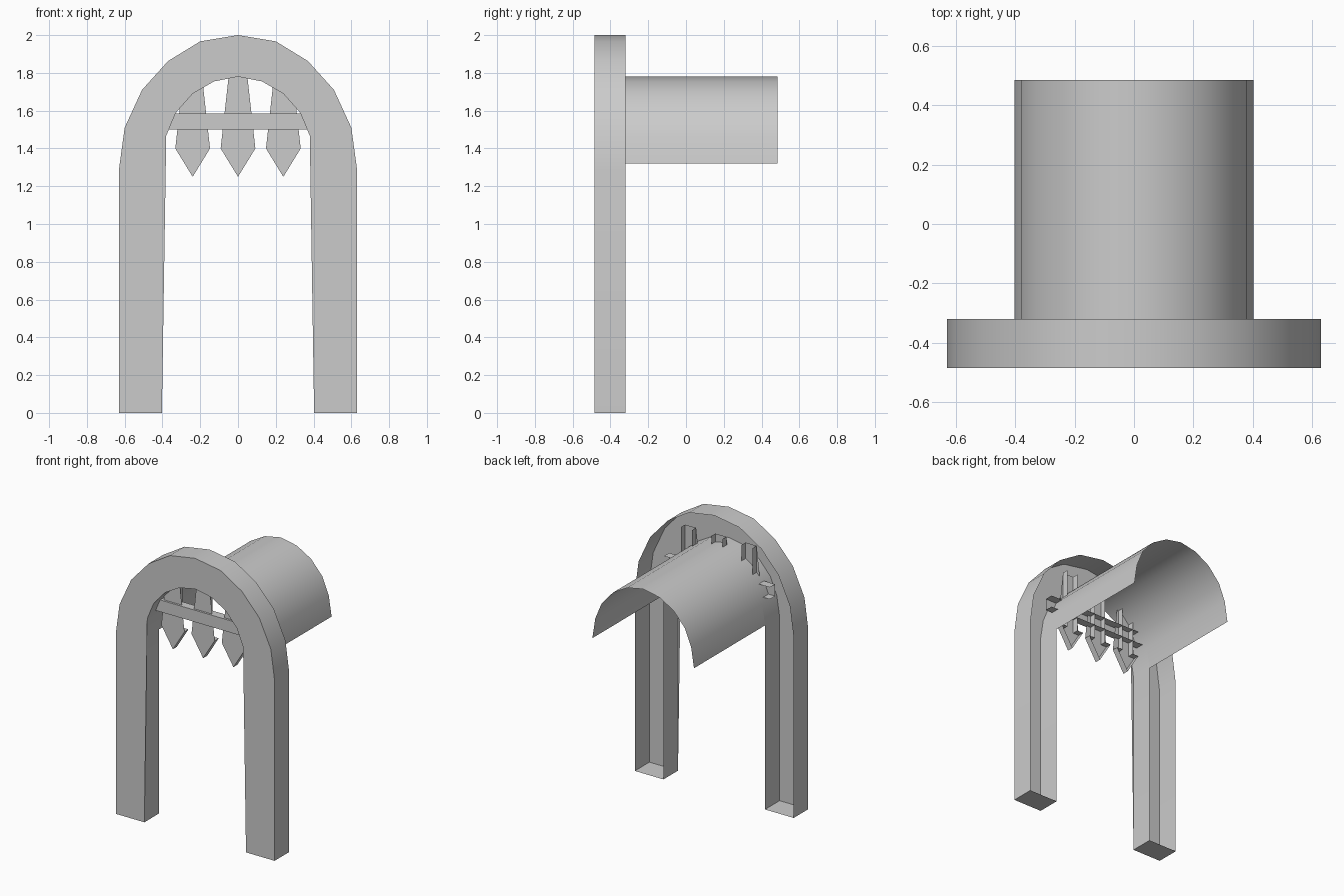
import bpy
import bmesh
import math

if "Cube" in bpy.data.objects:
    bpy.data.objects.remove(bpy.data.objects["Cube"])

FRONT, FRAME_BACK, REAR = -0.485, -0.32, 0.485


def mirror_path(half):
    """Right half of an arch (bottom to top centre) -> full path, right to left."""
    return half + [(-x, z) for x, z in reversed(half[:-1])]


def shell(name, outline, y0, y1, front=True, skip=()):
    """Open-backed shell: outline (counterclockwise from the front) swept y0 to y1."""
    bm = bmesh.new()
    a = [bm.verts.new((x, y0, z)) for x, z in outline]
    b = [bm.verts.new((x, y1, z)) for x, z in outline]
    n = len(outline)
    if front:
        bm.faces.new(a)
    for i in range(n):
        if i not in skip:
            j = (i + 1) % n
            bm.faces.new((a[i], b[i], b[j], a[j]))
    if front:
        bmesh.ops.triangulate(bm, faces=[f for f in bm.faces if len(f.verts) > 4])
    me = bpy.data.meshes.new(name)
    bm.to_mesh(me)
    bm.free()
    ob = bpy.data.objects.new(name, me)
    bpy.context.collection.objects.link(ob)
    bpy.ops.object.select_all(action='DESELECT')
    bpy.context.view_layer.objects.active = ob
    ob.select_set(True)
    bpy.ops.object.shade_smooth_by_angle(angle=math.radians(30))
    return ob


# Arch profiles
outer = mirror_path([(0.63, 1.29), (0.60, 1.51), (0.508, 1.71),
                     (0.37, 1.863), (0.20, 1.967), (0, 2.0)])
inner = mirror_path([(0.403, 1.32), (0.38, 1.467), (0.33, 1.588),
                     (0.24, 1.69), (0.127, 1.755), (0, 1.78)])

# Gateway frame, hollow and open at the back
outline = ([(0.63, 0)] + outer + [(-0.63, 0), (-0.403, 0)]
           + inner[::-1] + [(0.403, 0)])
shell("arch_frame", outline, FRONT, FRAME_BACK)

# Vaulted passage ceiling, a single sheet behind the frame
shell("vault_ceiling", inner, FRAME_BACK, REAR, front=False, skip=(len(inner) - 1,))

# Portcullis spikes: channel-shaped stems with arrow tips, open on top
for side, cx in (("left", -0.24), ("middle", 0), ("right", 0.24)):
    half = [(0.044, 1.83), (0.044, 1.40), (0.092, 1.40)]
    spike = ([(-x, z) for x, z in half] + [(0, 1.25)] + half[::-1])
    shell("portcullis_spike_" + side, [(cx + x, z) for x, z in spike],
          -0.395, -0.35, skip=(len(spike) - 1,))

# Portcullis crossbar in front of the spikes, ends buried in the frame
shell("portcullis_crossbar",
      [(-0.42, 1.50), (0.42, 1.50), (0.42, 1.585), (-0.42, 1.585)],
      -0.41, -0.35, skip=(1, 3))
